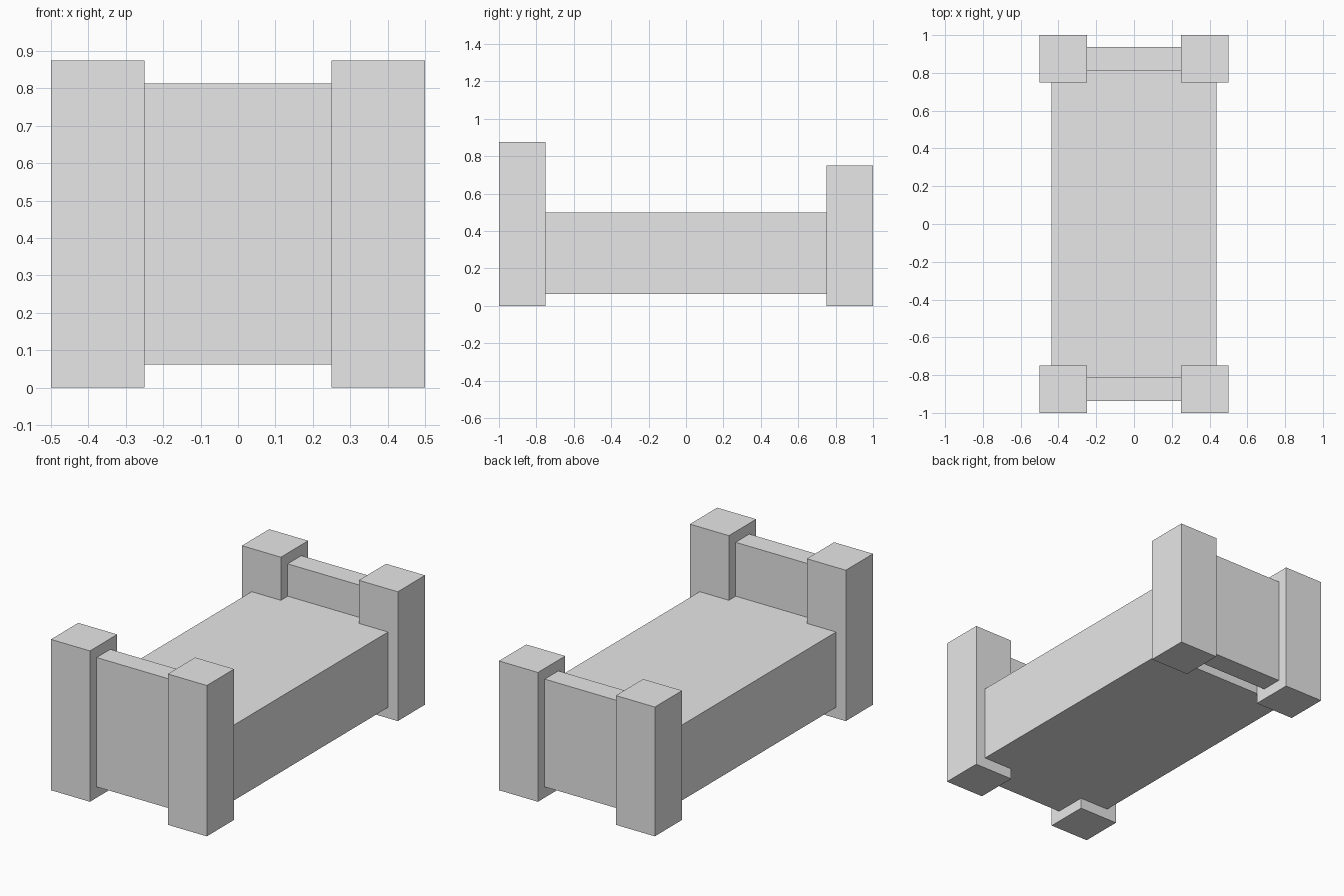
import bpy

cube = bpy.data.objects.get("Cube")
if cube:
    bpy.data.objects.remove(cube, do_unlink=True)

# Single plain grey
grey = bpy.data.materials.new("light grey")
grey.use_nodes = True
GREY = (0.8, 0.8, 0.8, 1)
grey.diffuse_color = GREY
grey.node_tree.nodes["Principled BSDF"].inputs["Base Color"].default_value = GREY

U = 1 / 16  # building unit


def box(name, x, y, z):
    """Box from (low, high) ranges given in building units."""
    ranges = (x, y, z)
    bpy.ops.mesh.primitive_cube_add(size=1)
    obj = bpy.context.object
    obj.name = name
    centre = [(a + b) / 2 * U for a, b in ranges]
    size = [(b - a) * U for a, b in ranges]
    for v in obj.data.vertices:
        v.co = [c + k * s for c, k, s in zip(centre, v.co, size)]
    obj.data.materials.append(grey)
    return obj


# Corner posts, taller at the front
for end, y, height in (("front", (-16, -12), 14), ("back", (12, 16), 12)):
    box(end + "_left_post", (4, 8), y, (0, height))
    box(end + "_right_post", (-8, -4), y, (0, height))

# End boards between the posts
box("headboard", (-4, 4), (-15, -13), (1, 13))
box("footboard", (-4, 4), (13, 15), (1, 11))

# Bed body, with a narrow recess under the foot end
bed = box("mattress", (-7, 7), (-13, 12), (1, 8))
box("mattress_foot_edge", (-4, 4), (12, 13), (2, 8))
